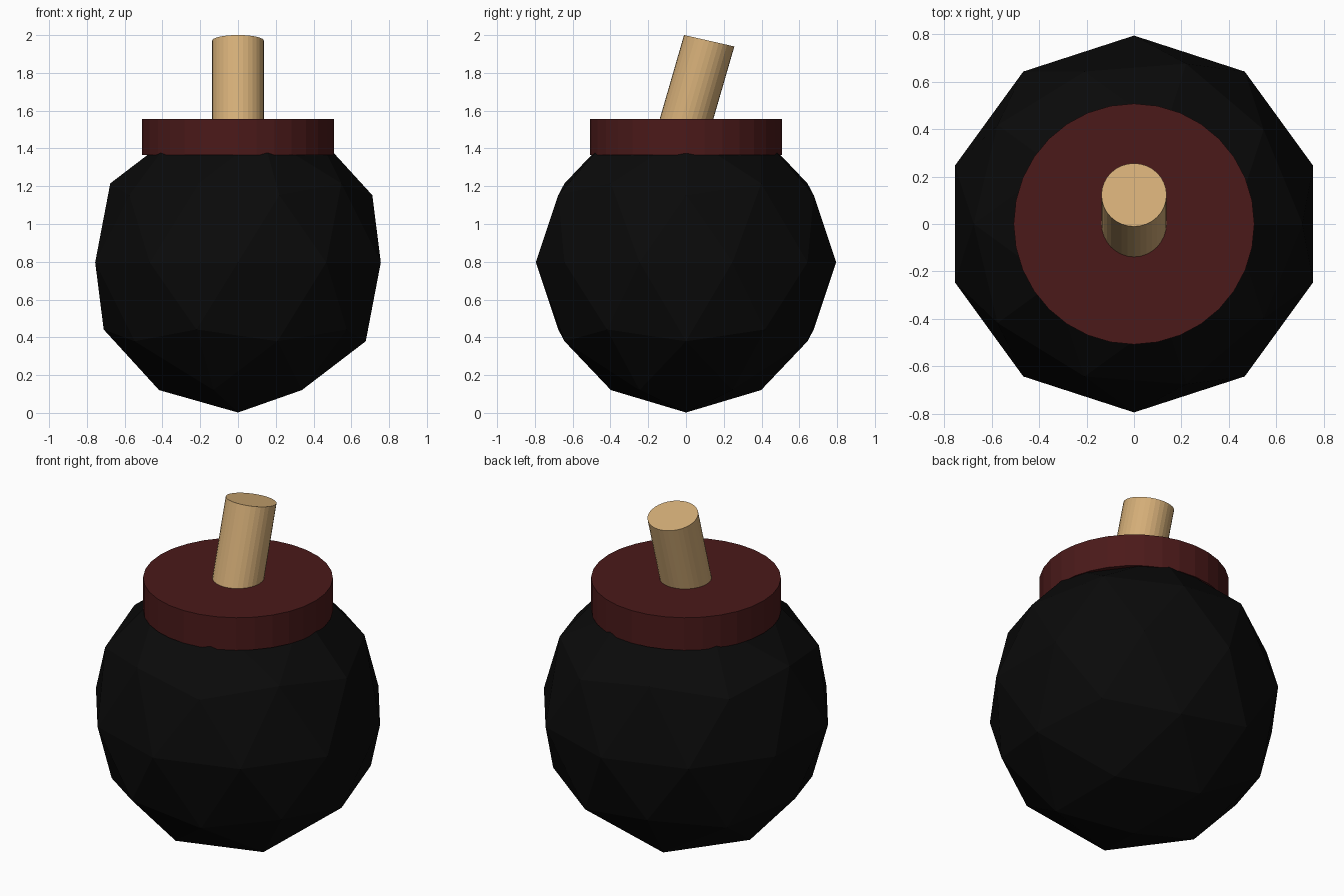
import bpy
from math import radians
from mathutils import Matrix

if "Cube" in bpy.data.objects:
    bpy.data.objects.remove(bpy.data.objects["Cube"])


def colour(obj, name, rgb):
    mat = bpy.data.materials.new(name)
    mat.diffuse_color = (*rgb, 1.0)
    mat.use_nodes = True
    mat.node_tree.nodes["Principled BSDF"].inputs["Base Color"].default_value = mat.diffuse_color
    obj.data.materials.append(mat)


def finish(name, mat_name, rgb):
    obj = bpy.context.object
    obj.name = name
    colour(obj, mat_name, rgb)
    return obj


# Faceted round body
bpy.ops.mesh.primitive_ico_sphere_add(subdivisions=2, radius=0.795,
                                      location=(0, 0, 0.797))
finish("body", "black", (0.003, 0.003, 0.003))

# Collar sitting on top of the body
Z0, Z1 = 1.365, 1.557
bpy.ops.mesh.primitive_cylinder_add(vertices=32, radius=0.508, depth=Z1 - Z0,
                                    location=(0, 0, (Z0 + Z1) / 2))
finish("collar", "dark_red", (0.07, 0.01, 0.01))

# Fuse leaning backwards, slightly flattened in height
bpy.ops.mesh.primitive_cylinder_add(vertices=32, radius=0.1375, depth=0.722)
fuse = finish("fuse", "tan", (0.67, 0.43, 0.19))
fuse.data.transform(Matrix.Translation((0, 0.033, 1.66))
                    @ Matrix.Diagonal((1, 1, 0.887, 1))
                    @ Matrix.Rotation(radians(-14.4), 4, 'X'))
